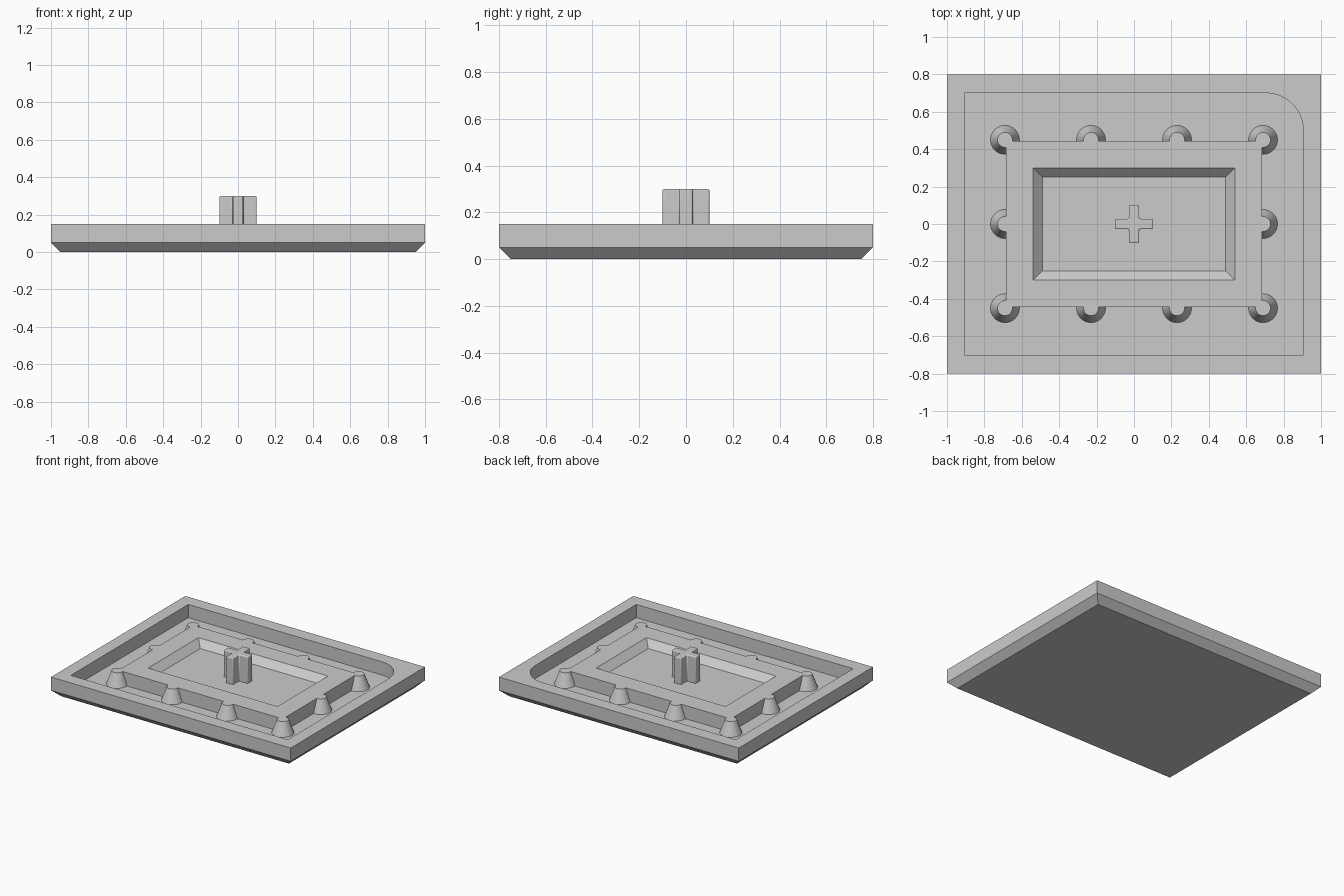
import bpy
import math

cube = bpy.data.objects.get("Cube")
if cube:
    bpy.data.objects.remove(cube, do_unlink=True)

grey = bpy.data.materials.new("Light grey")
grey.use_nodes = True
colour = (0.6, 0.6, 0.6, 1)
grey.diffuse_color = colour
grey.node_tree.nodes["Principled BSDF"].inputs["Base Color"].default_value = colour


def rect(w, d):
    return [(-w, -d), (w, -d), (w, d), (-w, d)]


def circle(cx, cy, r, n=40):
    return [(cx + r * math.cos(math.tau * i / n), cy + r * math.sin(math.tau * i / n))
            for i in range(n)]


def loft(name, solids):
    """Closed solids, each a list of (outline, height) rings joined in order."""
    verts, faces = [], []
    for rings in solids:
        start, n = len(verts), len(rings[0][0])
        for outline, z in rings:
            verts += [(x, y, z) for x, y in outline]
        for k in range(len(rings) - 1):
            a = start + k * n
            for i in range(n):
                j = (i + 1) % n
                faces.append((a + i, a + j, a + n + j, a + n + i))
        faces.append(tuple(reversed(range(start, start + n))))
        faces.append(tuple(range(len(verts) - n, len(verts))))
    mesh = bpy.data.meshes.new(name)
    mesh.from_pydata(verts, [], faces)
    mesh.materials.append(grey)
    obj = bpy.data.objects.new(name, mesh)
    bpy.context.collection.objects.link(obj)
    return obj


def activate(obj):
    bpy.ops.object.select_all(action="DESELECT")
    obj.select_set(True)
    bpy.context.view_layer.objects.active = obj


def combine(obj, tool, operation):
    mod = obj.modifiers.new("Combine", "BOOLEAN")
    mod.operation, mod.solver, mod.object = operation, "EXACT", tool
    activate(obj)
    bpy.ops.object.modifier_apply(modifier=mod.name)
    bpy.data.objects.remove(tool, do_unlink=True)


# Base plate with a chamfered underside
base = loft("base_tray", [[(rect(0.95, 0.75), 0), (rect(1, 0.8), 0.05), (rect(1, 0.8), 0.15)]])

# Pocket with one rounded corner
W, D, R = 0.905, 0.7, 0.2
arc = [(W - R + R * math.cos(t), D - R + R * math.sin(t))
       for t in (math.pi / 2 * i / 16 for i in range(17))]
pocket = [(-W, -D), (W, -D)] + arc + [(-W, D)]
cutter = loft("pocket_cutter", [[(pocket, 0.05), (pocket, 0.3)]])
combine(base, cutter, "DIFFERENCE")

# Raised island with a sloped recess
island = loft("island", [[(rect(0.685, 0.445), 0.04), (rect(0.685, 0.445), 0.15),
                          (rect(0.54, 0.3), 0.15), (rect(0.49, 0.25), 0.1)]])

# Tapered posts around the island edge
spots = [(x, y) for x in (-0.69, -0.23, 0.23, 0.69) for y in (-0.45, 0.45)]
spots += [(-0.69, 0), (0.69, 0)]
posts = loft("posts", [[(circle(x, y, 0.081), 0.04), (circle(x, y, 0.04), 0.15)]
                       for x, y in spots])
combine(island, posts, "UNION")

# Cross-shaped peg with softened edges
a, b = 0.1, 0.028
plus = [(b, -a), (b, -b), (a, -b), (a, b), (b, b), (b, a),
        (-b, a), (-b, b), (-a, b), (-a, -b), (-b, -b), (-b, -a)]
peg = loft("cross_peg", [[(plus, 0.09), (plus, 0.3)]])
bevel = peg.modifiers.new("Soft edges", "BEVEL")
bevel.width, bevel.segments = 0.007, 3

for obj in (base, island, peg):
    activate(obj)
    bpy.ops.object.shade_smooth_by_angle(angle=math.radians(32))
